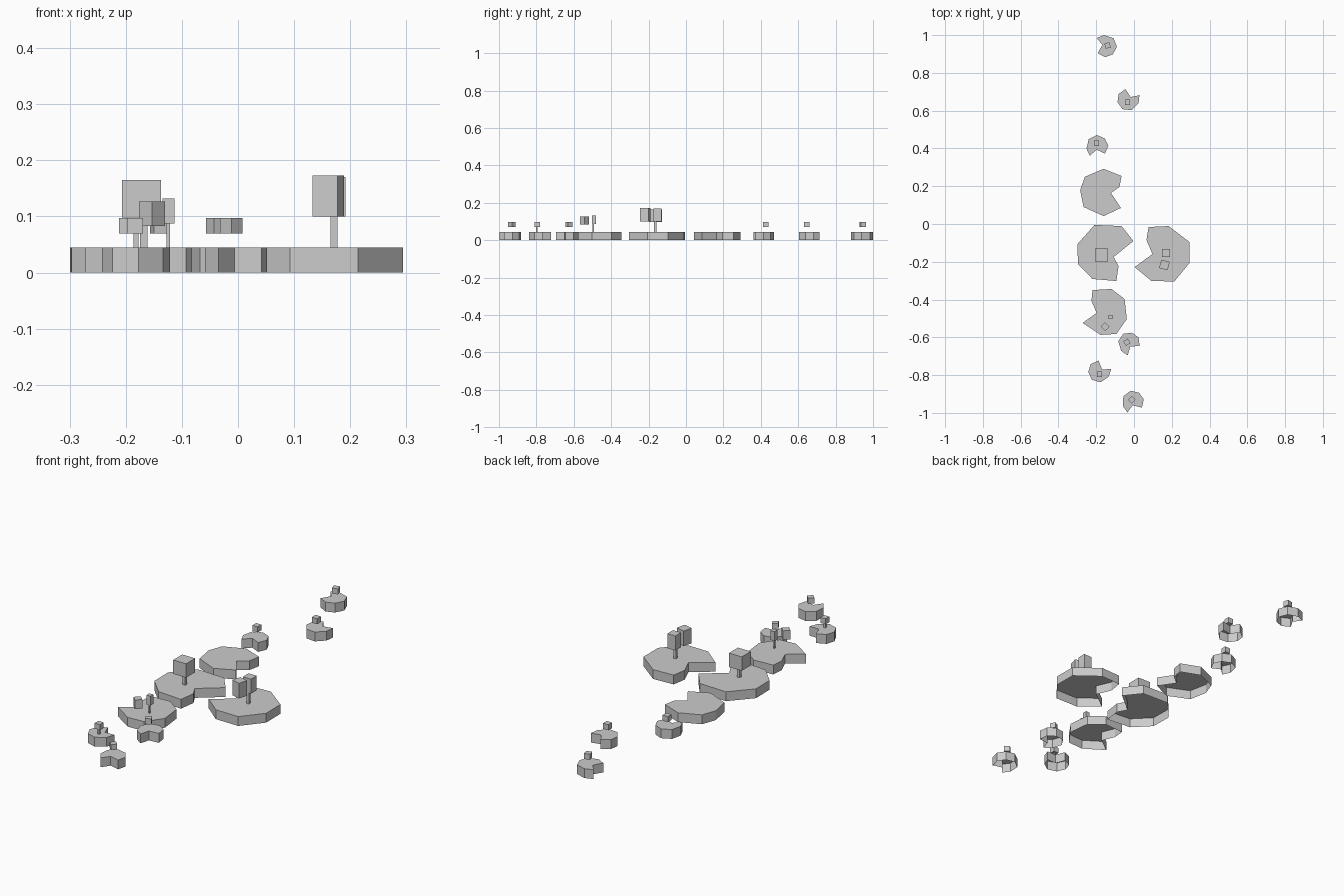
import bpy
from math import radians, cos, sin

PAD_TOP = 0.045


def pad(name, pts):
    """Notched leaf: flat top with a skirt, open underneath (points run clockwise)."""
    pts = pts[::-1]
    n = len(pts)
    verts = [(x, y, z) for z in (0, PAD_TOP) for x, y in pts]
    faces = [tuple(range(n, 2 * n))]
    faces += [(i, (i + 1) % n, n + (i + 1) % n, n + i) for i in range(n)]
    me = bpy.data.meshes.new(name)
    me.from_pydata(verts, [], faces)
    bpy.context.collection.objects.link(bpy.data.objects.new(name, me))


def block(name, x, y, size, z0, z1, rot=0):
    bpy.ops.mesh.primitive_cube_add(size=1, location=(x, y, (z0 + z1) / 2),
                                    rotation=(0, 0, radians(rot)))
    ob = bpy.context.object
    ob.name = name
    ob.scale = (size, size, z1 - z0)


# large lily pads
pad("large_pad_left", [(-.209, -.005), (-.066, -.011), (-.003, -.09), (-.108, -.175), (-.082, -.222),
                       (-.093, -.302), (-.22, -.291), (-.297, -.212), (-.299, -.106)])
pad("large_pad_right", [(.077, -.016), (.183, -.011), (.293, -.095), (.294, -.206), (.214, -.304),
                        (.093, -.302), (.003, -.228), (.098, -.159), (.066, -.085)])
pad("large_pad_back", [(-.161, .292), (-.066, .254), (-.077, .196), (-.122, .164), (-.069, .085),
                       (-.161, .042), (-.267, .09), (-.285, .18), (-.26, .25)])
pad("large_pad_front", [(-.22, -.35), (-.119, -.344), (-.05, -.397), (-.038, -.503), (-.093, -.582),
                        (-.177, -.587), (-.272, -.524), (-.198, -.471), (-.225, -.407)])

# small lily pads, each with a bud: centre, notch direction, bud centre, bud turn
SMALL = [(-.016, .058), (.011, .016), (.058, .026), (.053, -.016),
         (.016, -.053), (-.032, -.048), (-.058, -.011), (-.053, .032)]
for i, (cx, cy, notch, bx, by, turn) in enumerate([
        (-.029, .656, 63, -.034, .645, 0), (-.148, .945, 180, -.14, .945, 15),
        (-.198, .413, -85, -.198, .427, 0), (-.029, -.632, -55, -.038, -.626, 30),
        (-.183, -.783, 52, -.183, -.795, 0), (-.009, -.94, -75, -.012, -.931, 45)]):
    a = radians(notch - 63)
    pad(f"small_pad_{i}", [(cx + x * cos(a) - y * sin(a), cy + x * sin(a) + y * cos(a))
                           for x, y in SMALL])
    block(f"small_bud_{i}", bx, by, .028, .07, .097, turn)

# flowers on the large pads
block("flower_left", -.172, -.164, .069, .098, .165)
block("flower_right_a", .17, -.153, .043, .1, .17)
block("flower_right_b", .161, -.217, .046, .1, .173, -15)
block("flower_front_a", -.153, -.543, .033, .083, .127, 45)
block("flower_front_b", -.124, -.493, .021, .087, .132)

# stems
block("stem_left", -.168, -.165, .014, PAD_TOP, .1)
block("stem_right", .171, -.165, .013, PAD_TOP, .102)
block("stem_front", -.124, -.496, .006, PAD_TOP, .088)
block("stem_small", -.182, -.798, .009, PAD_TOP, .072)
